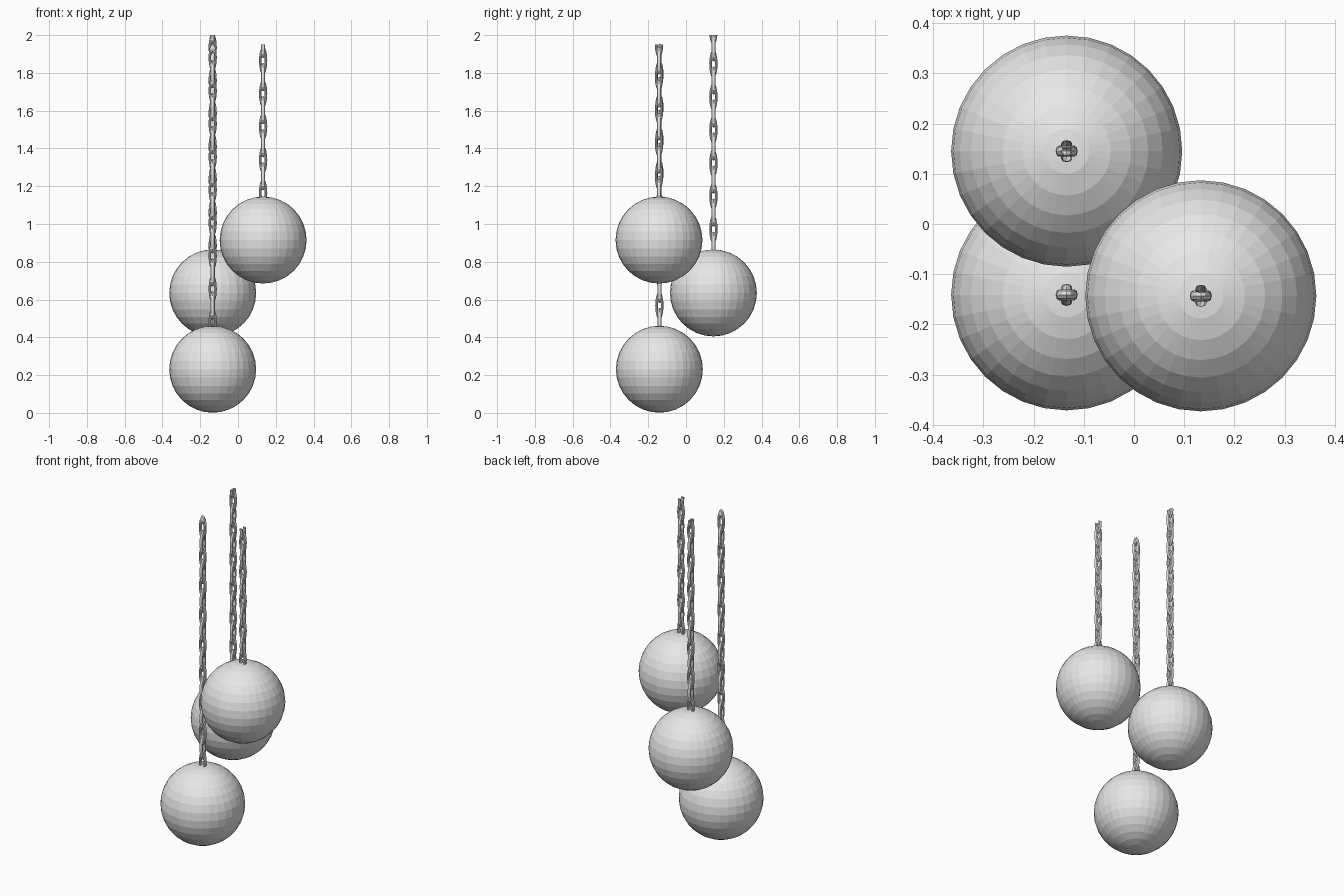
import bpy, bmesh, math
from mathutils import Matrix

if "Cube" in bpy.data.objects:
    bpy.data.objects.remove(bpy.data.objects["Cube"])

grey = bpy.data.materials.new("light_grey")
grey.diffuse_color = (0.8, 0.8, 0.8, 1)
grey.use_nodes = True
grey.node_tree.nodes["Principled BSDF"].inputs["Base Color"].default_value = grey.diffuse_color

RADIUS = 0.23
PITCH = 0.0875        # distance between link centres
HALF_LENGTH = 0.075   # half the height of one link


def finish(bm, name):
    bmesh.ops.recalc_face_normals(bm, faces=bm.faces[:])
    mesh = bpy.data.meshes.new(name)
    bm.to_mesh(mesh)
    bm.free()
    mesh.materials.append(grey)
    obj = bpy.data.objects.new(name, mesh)
    bpy.context.collection.objects.link(obj)


def add_link(bm, centre, turned, around=16, sides=8):
    """Tall oval ring in the xz plane, or in the yz plane when turned."""
    rings = []
    for i in range(around):
        a = 2 * math.pi * i / around
        ring = []
        for j in range(sides):
            b = 2 * math.pi * j / sides
            r = 0.0152 + 0.0068 * math.cos(b)
            x, y = r * math.cos(a), 0.011 * math.sin(b)
            z = r * math.sin(a) * HALF_LENGTH / 0.022
            if turned:
                x, y = -y, x
            ring.append(bm.verts.new((centre[0] + x, centre[1] + y, centre[2] + z)))
        rings.append(ring)
    for i in range(around):
        p, q = rings[i], rings[(i + 1) % around]
        for j in range(sides):
            k = (j + 1) % sides
            bm.faces.new((p[j], q[j], q[k], p[k]))


def hanging_ball(label, x, y, z, top, links):
    # Faceted ball
    bm = bmesh.new()
    bmesh.ops.create_uvsphere(bm, u_segments=32, v_segments=16, radius=RADIUS,
                              matrix=Matrix.Translation((x, y, z)))
    finish(bm, label + "_ball")
    # Chain of alternating links, cut off level at the top
    bm = bmesh.new()
    for k in range(links):
        add_link(bm, (x, y, z + RADIUS + 0.02 + k * PITCH), k % 2 == 1)
    bmesh.ops.bisect_plane(bm, geom=bm.verts[:] + bm.edges[:] + bm.faces[:],
                           plane_co=(0, 0, top), plane_no=(0, 0, 1), clear_outer=True)
    finish(bm, label + "_chain")


hanging_ball("low", -0.134, -0.141, 0.231, 1.965, 17)
hanging_ball("middle", -0.134, 0.145, 0.635, 2.0, 14)
hanging_ball("high", 0.133, -0.143, 0.915, 1.95, 10)
